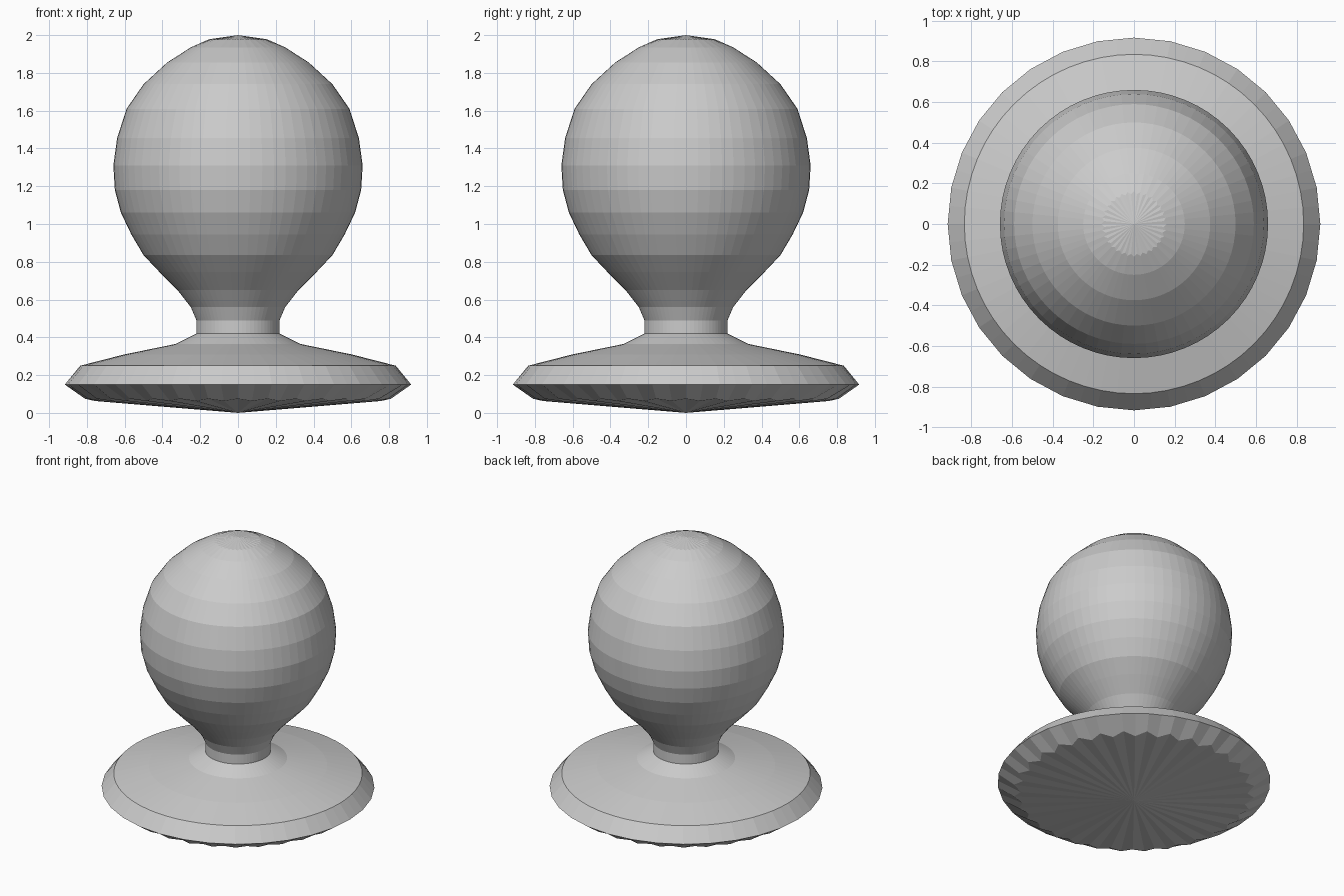
import bpy, bmesh
from math import sin, cos, pi

if "Cube" in bpy.data.objects:
    bpy.data.objects.remove(bpy.data.objects["Cube"])

SEGMENTS = 64


def lathe(name, rings, bottom=None, top=None):
    """Rings are (radius, z, odd radius factor, odd z offset), from low to high."""
    bm = bmesh.new()
    loops = []
    for r, z, odd, dz in rings:
        loop = []
        for i in range(SEGMENTS):
            a = 2 * pi * i / SEGMENTS
            rr = r * odd if i % 2 else r
            loop.append(bm.verts.new((rr * cos(a), rr * sin(a), z + (dz if i % 2 else 0))))
        loops.append(loop)
    for low, high in zip(loops, loops[1:]):
        for i in range(SEGMENTS):
            j = (i + 1) % SEGMENTS
            bm.faces.new((low[i], low[j], high[j], high[i]))
    # Shallow cones close the ends
    for z, loop in ((bottom, loops[0]), (top, loops[-1])):
        if z is not None:
            tip = bm.verts.new((0, 0, z))
            for i in range(SEGMENTS):
                bm.faces.new((tip, loop[i], loop[(i + 1) % SEGMENTS]))
    bmesh.ops.recalc_face_normals(bm, faces=bm.faces)
    mesh = bpy.data.meshes.new(name)
    bm.to_mesh(mesh)
    bm.free()
    obj = bpy.data.objects.new(name, mesh)
    bpy.context.collection.objects.link(obj)
    return obj


def plain(points):
    return [(r, z, 1, 0) for r, z in points]


# Flared base: fluted underside, 32-sided rim and sloping top
lathe("base",
      [(0.81, 0.075, 0.94, -0.012), (0.917, 0.15, cos(2 * pi / SEGMENTS), 0)]
      + plain([(0.835, 0.25), (0.60, 0.31), (0.33, 0.365), (0.22, 0.42)]),
      bottom=0.0)

# Bulb-shaped knob with a narrow neck and a faceted crown
lathe("knob",
      plain([(0.22, 0.42), (0.22, 0.49), (0.25, 0.56), (0.32, 0.65), (0.415, 0.745),
             (0.50, 0.835), (0.565, 0.945), (0.62, 1.06), (0.652, 1.18),
             (0.66, 1.31), (0.64, 1.455), (0.59, 1.61), (0.50, 1.74),
             (0.375, 1.855), (0.25, 1.935)])
      + [(0.16, 1.975, 0.92, 0.004)],
      top=2.0)
